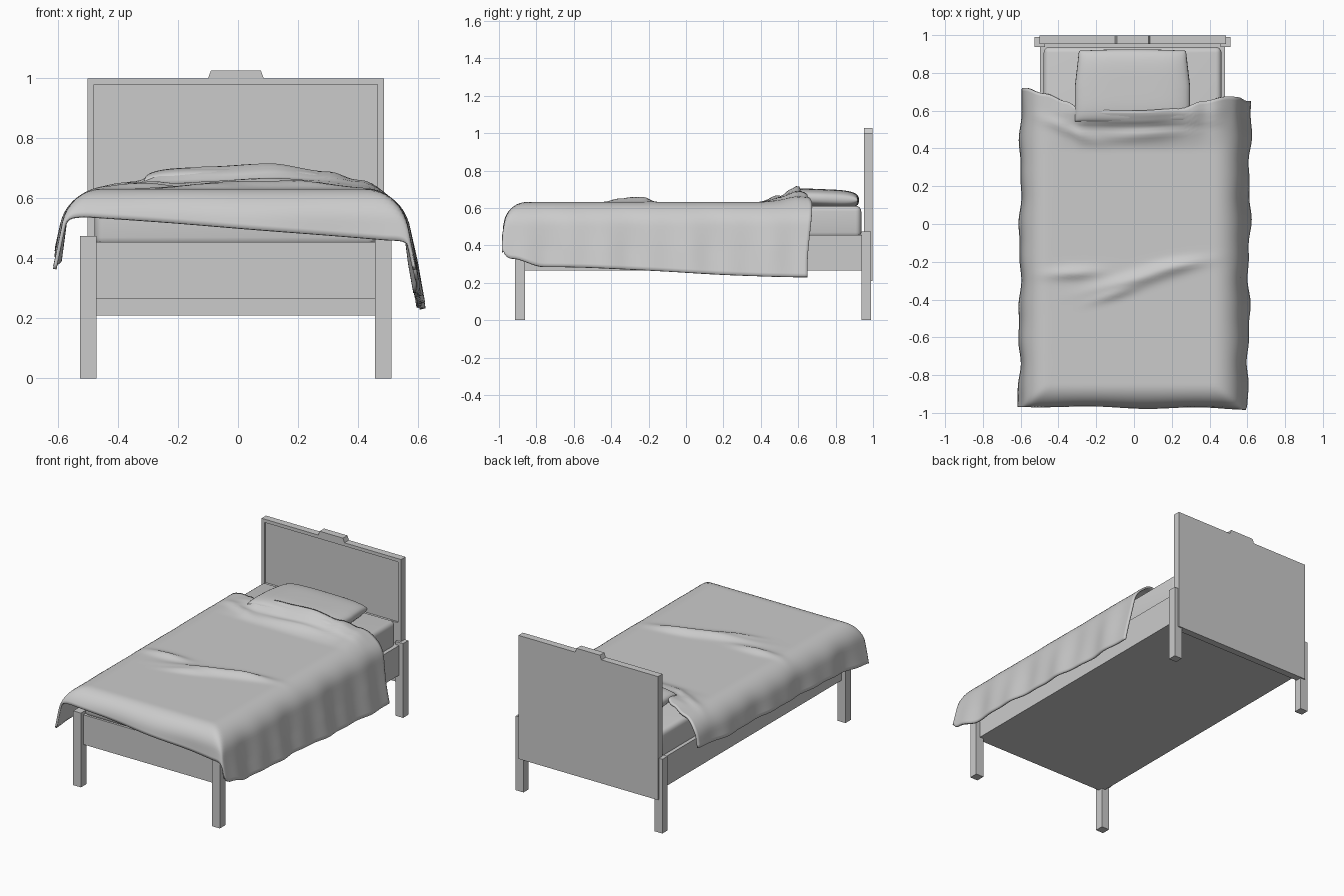
import bpy, bmesh, math
from mathutils import Vector

if "Cube" in bpy.data.objects:
    bpy.data.objects.remove(bpy.data.objects["Cube"])

CX = -0.007  # centre line of the woodwork


def finish(name, bm, smooth=None):
    bmesh.ops.recalc_face_normals(bm, faces=bm.faces)
    me = bpy.data.meshes.new(name)
    bm.to_mesh(me)
    bm.free()
    ob = bpy.data.objects.new(name, me)
    bpy.context.collection.objects.link(ob)
    if smooth:
        bpy.ops.object.select_all(action='DESELECT')
        ob.select_set(True)
        bpy.context.view_layer.objects.active = ob
        bpy.ops.object.shade_smooth_by_angle(angle=math.radians(smooth))
    return ob


def box_bm(lo, hi):
    bm = bmesh.new()
    bmesh.ops.create_cube(bm, size=1)
    for v in bm.verts:
        v.co = Vector([l + (c + 0.5) * (h - l) for c, l, h in zip(v.co, lo, hi)])
    return bm


def interp(pts, x):
    if x <= pts[0][0]:
        return pts[0][1]
    for (x0, y0), (x1, y1) in zip(pts, pts[1:]):
        if x <= x1:
            k = (x - x0) / (x1 - x0)
            return y0 + (y1 - y0) * k * k * (3 - 2 * k)
    return pts[-1][1]


# Legs
for row, y0, y1 in (("front", -0.915, -0.86), ("back", 0.937, 0.99)):
    for side, s in (("left", -1), ("right", 1)):
        xs = sorted((CX + s * 0.464, CX + s * 0.519))
        finish(f"{row}_leg_{side}", box_bm((xs[0], y0, 0), (xs[1], y1, 0.475)))

# Bed base with side rails
finish("bed_base", box_bm((CX - 0.49, -0.89, 0.265), (CX + 0.49, 0.96, 0.455)))

# Headboard with recessed front panel
bm = box_bm((CX - 0.494, 0.953, 0.21), (CX + 0.494, 0.998, 1.0))
bm.normal_update()
front = min(bm.faces, key=lambda f: f.calc_center_median().y)
bmesh.ops.inset_region(bm, faces=[front], thickness=0.03)
for v in front.verts:
    if v.co.z < 0.6:
        v.co.z = 0.59
panel = bmesh.ops.extrude_discrete_faces(bm, faces=[front])["faces"][0]
for v in panel.verts:
    v.co.y += 0.012
finish("headboard", bm)

# Tapered cap on the headboard
bm = box_bm((CX - 0.093, 0.953, 1.0), (CX + 0.093, 0.998, 1.027))
for v in bm.verts:
    if v.co.z > 1.01:
        v.co.x = CX + (v.co.x - CX) * 0.89
finish("headboard_cap", bm)

# Mattress with rounded edges
ob = finish("mattress", box_bm((-0.478, -0.88, 0.44), (0.463, 0.937, 0.612)))
bev = ob.modifiers.new("round", 'BEVEL')
bev.width, bev.segments = 0.03, 4
for p in ob.data.polygons:
    p.use_smooth = True

# Pillow: two domed sheets joined at the rim
bm = bmesh.new()
N = 24
for sign in (1, -1):
    grid = []
    for j in range(N + 1):
        v = math.sin(math.pi / 2 * (2 * j / N - 1))
        row = []
        for i in range(N + 1):
            u = math.sin(math.pi / 2 * (2 * i / N - 1))
            dome = max(0, (1 - u ** 4) * (1 - v ** 4)) ** 0.35
            wide = 0.305 - 0.022 * max(0, v) - 0.012 * v * v * (1 - u * u)
            x = -0.008 + u * wide
            y = 0.73 + v * (0.195 - 0.008 * u * u * abs(v))
            row.append(bm.verts.new((x, y, 0.65 - 0.008 * v + sign * 0.051 * dome)))
        grid.append(row)
    for j in range(N):
        for i in range(N):
            bm.faces.new((grid[j][i], grid[j][i + 1], grid[j + 1][i + 1], grid[j + 1][i]))
bmesh.ops.remove_doubles(bm, verts=bm.verts, dist=1e-5)
finish("pillow", bm, 60)


# Blanket: a sheet folded over both sides and the foot
def fold(s, flat, r, deg):
    """Arc length from the centre -> (distance outward, drop)."""
    e, a = s - flat, math.radians(deg)
    if e <= 0:
        return s, 0.0
    if e < r * a:
        return flat + r * math.sin(e / r), r * (1 - math.cos(e / r))
    e -= r * a
    return flat + r * math.sin(a) + e * math.cos(a), r * (1 - math.cos(a)) + e * math.sin(a)


RIGHT_HEM = [(-1, 0.33), (-0.85, 0.39), (-0.68, 0.435), (0.65, 0.49)]
LEFT_HEM = [(-1, 0.345), (-0.5, 0.30), (0.3, 0.28), (0.7, 0.25)]
HEAD_EDGE = [(-0.6, 0.72), (-0.47, 0.69), (-0.36, 0.65), (-0.28, 0.605), (0, 0.60),
             (0.25, 0.612), (0.36, 0.65), (0.5, 0.675), (0.85, 0.65)]
LIFT_X = [(-0.48, 0), (-0.34, 0.025), (-0.26, 0.06), (-0.1, 0.075), (0.1, 0.085),
          (0.3, 0.058), (0.4, 0.03), (0.52, 0)]
LIFT_Y = [(0.38, 0), (0.5, 0.3), (0.56, 0.8), (0.59, 1), (0.66, 0.85)]
# Creases: x, y, length, width, height, slope
CREASES = [(-0.32, -0.26, 0.13, 0.03, 0.02, 0.05), (0.02, -0.29, 0.22, 0.035, 0.026, 0.25),
           (-0.1, -0.37, 0.12, 0.025, 0.015, 0.3), (0.22, -0.22, 0.14, 0.03, 0.018, 0.15),
           (0.1, 0.48, 0.25, 0.03, 0.012, 0.1), (-0.35, 0.5, 0.12, 0.03, 0.014, -0.4)]

bm = bmesh.new()
NU, NV = 80, 100
grid = []
for j in range(NV + 1):
    v = j / NV
    y_est = -1 + 1.66 * v
    left = -0.45 - interp(LEFT_HEM, y_est)
    right = 0.42 + interp(RIGHT_HEM, y_est)
    row = []
    for i in range(NU + 1):
        s = left + (right - left) * i / NU
        foot = -0.85 - 0.20 - 0.04 * max(-1, min(1, s / 0.5))
        t = foot + (interp(HEAD_EDGE, s) - foot) * v
        if s > 0:
            x, dx = fold(s, 0.42, 0.15, 80)
        else:
            x, dx = fold(-s, 0.45, 0.14, 80)
            x = -x
        y, dy = t, 0.0
        if t < 0:
            y, dy = fold(-t, 0.85, 0.12, 82)
            y = -y
        drop = (dx ** 3 + dy ** 3) ** (1 / 3)
        z = 0.632 - drop + interp(LIFT_X, x) * interp(LIFT_Y, y)
        for cx, cy, ln, wd, ht, sl in CREASES:
            a, b = (x - cx) / ln, (y - cy - sl * (x - cx)) / wd
            z += ht * math.exp(-a * a - b * b)
        # soft ripples on the hanging parts
        hang = min(1, dx / 0.25)
        x += math.copysign(hang, x) * (0.007 * math.sin(13 * y + 5 * z) + 0.004 * math.sin(29 * y + 1))
        y -= min(1, dy / 0.15) * 0.006 * math.sin(11 * x + 1)
        row.append(bm.verts.new((x, y, z)))
    grid.append(row)
for j in range(NV):
    for i in range(NU):
        bm.faces.new((grid[j][i], grid[j][i + 1], grid[j + 1][i + 1], grid[j + 1][i]))
bm.normal_update()
if sum(f.normal.z for f in bm.faces) < 0:
    bmesh.ops.reverse_faces(bm, faces=bm.faces)
ob = finish("blanket", bm, 60)
sol = ob.modifiers.new("thickness", 'SOLIDIFY')
sol.thickness, sol.offset = 0.012, -1
